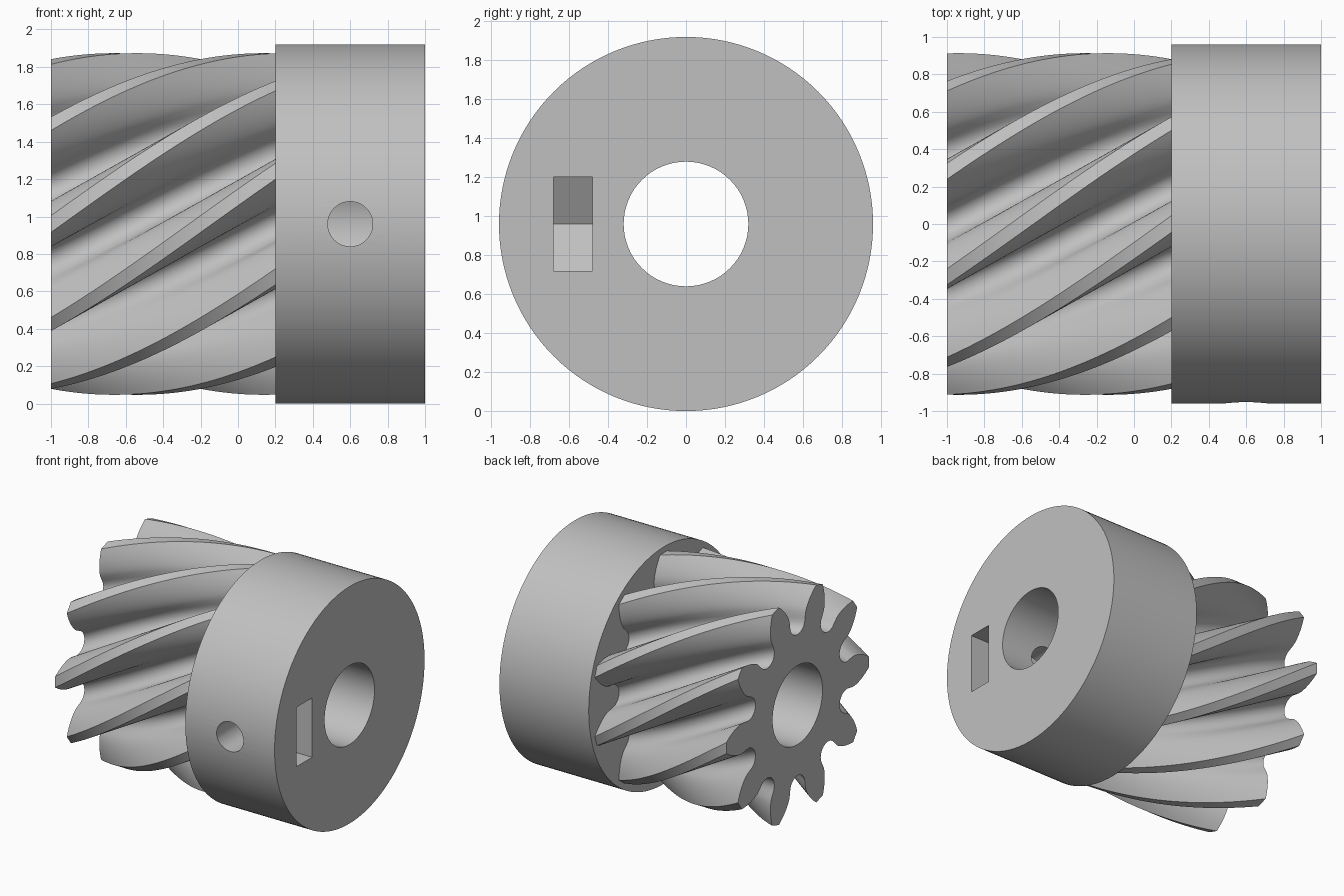
import bpy, bmesh
from math import sin, cos, tan, acos, pi, radians, sqrt
from mathutils import Vector

if "Cube" in bpy.data.objects:
    bpy.data.objects.remove(bpy.data.objects["Cube"])

AXIS_Z = 0.96
HUB_R, BORE_R = 0.96, 0.32
X_END, X_STEP, X_FACE = -1.0, 0.2, 1.0
TEETH = 10
MODULE = 0.1522
TWIST = radians(-45)          # per unit of length

grey = bpy.data.materials.new("steel grey")
grey.use_nodes = True
colour = (0.53, 0.53, 0.53, 1)
grey.diffuse_color = colour
grey.node_tree.nodes["Principled BSDF"].inputs["Base Color"].default_value = colour


def make_object(name, bm):
    bmesh.ops.recalc_face_normals(bm, faces=bm.faces)
    mesh = bpy.data.meshes.new(name)
    bm.to_mesh(mesh)
    bm.free()
    mesh.materials.append(grey)
    obj = bpy.data.objects.new(name, mesh)
    bpy.context.collection.objects.link(obj)
    return obj


def prism(name, points, vec):
    """Closed solid made by extruding a polygon along a vector."""
    bm = bmesh.new()
    face = bm.faces.new([bm.verts.new(p) for p in points])
    ext = bmesh.ops.extrude_face_region(bm, geom=[face], use_keep_orig=True)
    moved = [v for v in ext["geom"] if isinstance(v, bmesh.types.BMVert)]
    bmesh.ops.translate(bm, verts=moved, vec=vec)
    return make_object(name, bm)


def circle(radius, count):
    return [(radius * cos(2 * pi * i / count), radius * sin(2 * pi * i / count))
            for i in range(count)]


def cut(obj, cutter):
    mod = obj.modifiers.new("cut", "BOOLEAN")
    mod.operation, mod.solver, mod.object = "DIFFERENCE", "EXACT", cutter
    bpy.context.view_layer.objects.active = obj
    bpy.ops.object.modifier_apply(modifier=mod.name)
    bpy.data.objects.remove(cutter)


def smooth(obj):
    bpy.ops.object.select_all(action="DESELECT")
    obj.select_set(True)
    bpy.context.view_layer.objects.active = obj
    bpy.ops.object.shade_smooth_by_angle(angle=radians(30))


def gear_profile():
    """Involute teeth with round-bottomed gaps, as (y, z) points."""
    pitch_r = MODULE * TEETH / 2
    pressure = radians(20)
    base_r, tip_r = pitch_r * cos(pressure), pitch_r + MODULE
    root_r = pitch_r - 1.25 * MODULE

    def inv(a):
        return tan(a) - a

    # right-hand flank of one tooth, tip to base, as (radius, half angle)
    flank = []
    for i in range(9):
        r = tip_r + (base_r - tip_r) * i / 8
        a = acos(min(1, base_r / r))
        flank.append((r, pi / (2 * TEETH) + inv(pressure) - inv(a)))
    fillet = 0.095
    centre = root_r + fillet
    outline = []
    for t in range(TEETH):
        mid = 2 * pi * t / TEETH
        gap = mid + pi / TEETH
        for r, a in reversed(flank):
            outline.append((r * cos(mid - a), r * sin(mid - a)))
        for r, a in flank:
            outline.append((r * cos(mid + a), r * sin(mid + a)))
        # rounded bottom of the gap after this tooth
        for i in range(11):
            s = -pi / 2 + pi * i / 10
            u, v = centre - fillet * cos(s), fillet * sin(s)
            outline.append((u * cos(gap) - v * sin(gap), u * sin(gap) + v * cos(gap)))
    return outline


def sweep(bm, outline, steps, twist):
    """Skin an outline along x with twist; returns the first ring."""
    rings = []
    for k in range(steps + 1):
        x = X_END + (X_STEP - X_END) * k / steps
        a = twist * (x - X_END)
        rings.append([bm.verts.new((x, y * cos(a) - z * sin(a),
                                    AXIS_Z + y * sin(a) + z * cos(a)))
                      for y, z in outline])
    n = len(outline)
    for lo, hi in zip(rings, rings[1:]):
        for i in range(n):
            j = (i + 1) % n
            bm.faces.new((lo[i], lo[j], hi[j], hi[i]))
    return rings[0]


# Helical gear with its bore and end face
bm = bmesh.new()
ends = [sweep(bm, gear_profile(), 36, TWIST), sweep(bm, circle(BORE_R, 64), 1, 0)]
edges = [bm.edges.get((ring[i - 1], ring[i])) for ring in ends for i in range(len(ring))]
bmesh.ops.triangle_fill(bm, use_beauty=True, edges=edges, normal=Vector((-1, 0, 0)))
helical_gear = make_object("helical_gear", bm)
smooth(helical_gear)

# Hub
hub = prism("hub", [(X_STEP, y, AXIS_Z + z) for y, z in circle(HUB_R, 128)],
            (X_FACE - X_STEP, 0, 0))

# Shaft bore
cut(hub, prism("bore_cutter", [(0, y, AXIS_Z + z) for y, z in circle(BORE_R, 64)],
               (1.5, 0, 0)))

# Set screw hole from the front into the bore
SCREW_X = 0.6
cut(hub, prism("screw_cutter", [(SCREW_X + x, -1.1, AXIS_Z + z) for x, z in circle(0.12, 48)],
               (0, 1.1, 0)))

# Nut pocket: half a hexagon at the bottom, open to the end face
half = 0.24
corner = 2 * half / sqrt(3)
pocket = [(1.1, half), (SCREW_X - corner / 2, half), (SCREW_X - corner, 0),
          (SCREW_X - corner / 2, -half), (1.1, -half)]
cut(hub, prism("nut_cutter", [(x, -0.68, AXIS_Z + z) for x, z in pocket], (0, 0.2, 0)))
smooth(hub)
